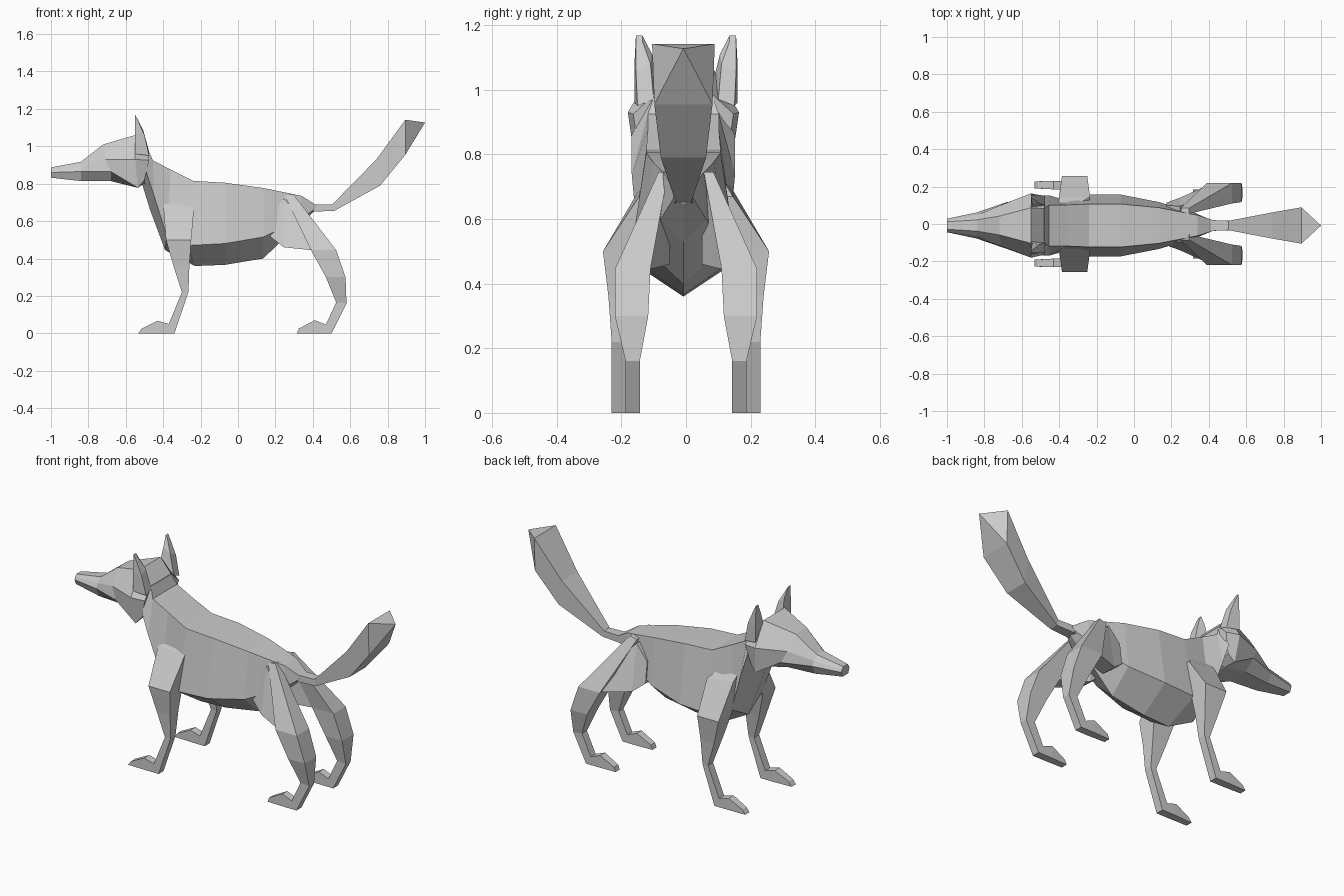
import bpy, bmesh


def loft(name, rings, paired=False):
    """Skin a list of equal-sized point rings with flat faces and end caps."""
    bm = bmesh.new()
    rows = [[bm.verts.new(p) for p in r] for r in rings]
    n = len(rows[0])
    for a, b in zip(rows, rows[1:]):
        for i in range(n):
            j = (i + 1) % n
            bm.faces.new((a[i], a[j], b[j], b[i]))
    bm.faces.new(rows[0])
    bm.faces.new(rows[-1])
    bmesh.ops.remove_doubles(bm, verts=bm.verts, dist=0.0005)
    bmesh.ops.recalc_face_normals(bm, faces=bm.faces)
    mesh = bpy.data.meshes.new(name)
    bm.to_mesh(mesh)
    bm.free()
    ob = bpy.data.objects.new(name, mesh)
    bpy.context.collection.objects.link(ob)
    if paired:
        mod = ob.modifiers.new("other_side", 'MIRROR')
        mod.use_axis = (False, True, False)
        mod.use_mirror_merge = False
    return ob


def sym(points, cy=-0.008):
    """Closed ring from half a section (x, half width, z), top to bottom."""
    left = [(x, cy + w, z) for x, w, z in points]
    right = [(x, cy - w, z) for x, w, z in reversed(points) if w > 0]
    return left + right


def limb(front, back, y0, y1):
    """Four-sided limb ring between a front and a back (x, z) point."""
    (fx, fz), (bx, bz) = front, back
    return [(fx, y0, fz), (fx, y1, fz), (bx, y1, bz), (bx, y0, bz)]


# Torso and neck: flat back, sloping flanks, keeled belly
loft("body", [sym(s) for s in (
    [(-.48, .09, .98), (-.49, .16, .86), (-.51, 0, .79)],
    [(-.455, .11, .925), (-.45, .16, .74), (-.47, 0, .66)],
    [(-.36, .11, .875), (-.38, .14, .52), (-.39, 0, .445)],
    [(-.24, .115, .815), (-.26, .165, .47), (-.23, 0, .36)],
    [(-.07, .115, .805), (-.07, .165, .48), (-.07, 0, .366)],
    [(.135, .095, .777), (.135, .125, .515), (.135, 0, .40)],
    [(.34, .055, .735), (.32, .07, .60), (.27, 0, .53)],
    [(.42, .03, .685), (.41, .03, .665), (.40, 0, .645)],
)])

# Head: slim muzzle widening to pointed cheeks
loft("head", [sym(s) for s in (
    [(-1.0, .02, .887), (-1.0, .03, .874), (-1.0, .036, .86), (-1.0, .025, .832)],
    [(-.84, .03, .917), (-.84, .055, .89), (-.84, .07, .865), (-.84, .045, .814)],
    [(-.72, .05, 1.01), (-.71, .11, .93), (-.68, .125, .865), (-.68, .06, .814)],
    [(-.55, .095, 1.06), (-.55, .172, .93), (-.535, .15, .778), (-.54, .07, .785)],
    [(-.48, .09, .985), (-.475, .155, .925), (-.50, .14, .82), (-.50, .07, .80)],
)])

# Ears: thin upright wedges
loft("ears", [
    [(-.55, .09, 1.05), (-.55, .16, .96), (-.475, .15, .95), (-.475, .10, .97)],
    [(-.545, .105, 1.11), (-.55, .16, 1.07), (-.50, .155, 1.06), (-.505, .11, 1.08)],
    [(-.55, .135, 1.168), (-.55, .155, 1.168), (-.54, .155, 1.15), (-.54, .135, 1.15)],
], paired=True)

# Tail: widening square brush with a pointed end
loft("tail", [sym(s) for s in (
    [(.39, .03, .69), (.39, .03, .65)],
    [(.505, .025, .69), (.515, .025, .655)],
    [(.74, .07, .93), (.76, .07, .79)],
    [(.895, .097, 1.142), (.895, .09, .955)],
    [(1.0, .0004, 1.127), (1.0, .0004, 1.1268)],
)])

# Front legs with paws
loft("front_legs", [limb(*r) for r in (
    ((-.405, .72), (-.29, .72), .08, .115),
    ((-.40, .69), (-.235, .67), .085, .145),
    ((-.385, .50), (-.25, .50), .14, .257),
    ((-.345, .36), (-.26, .36), .165, .24),
    ((-.30, .22), (-.265, .22), .185, .23),
    ((-.37, .05), (-.34, 0), .185, .23),
    ((-.43, .067), (-.42, 0), .185, .23),
    ((-.515, .025), (-.533, 0), .19, .228),
)], paired=True)

# Hind legs with paws
loft("hind_legs", [limb(*r) for r in (
    ((.25, .735), (.295, .745), .055, .085),
    ((.39, .445), (.525, .445), .11, .22),
    ((.47, .30), (.575, .30), .117, .22),
    ((.525, .165), (.58, .16), .143, .187),
    ((.47, .047), (.50, 0), .143, .187),
    ((.41, .07), (.42, 0), .143, .187),
    ((.325, .025), (.315, 0), .147, .184),
)], paired=True)

# Thighs: wedges joining hind legs to the flanks
loft("thighs", [
    [(x, a, lo), (x, b, lo), (x, c, hi), (x, a, hi)] for x, a, b, c, lo, hi in (
        (.175, .05, .115, .10, .515, .635),
        (.245, .05, .14, .095, .46, .72),
        (.39, .11, .205, .15, .445, .56),
    )], paired=True)
